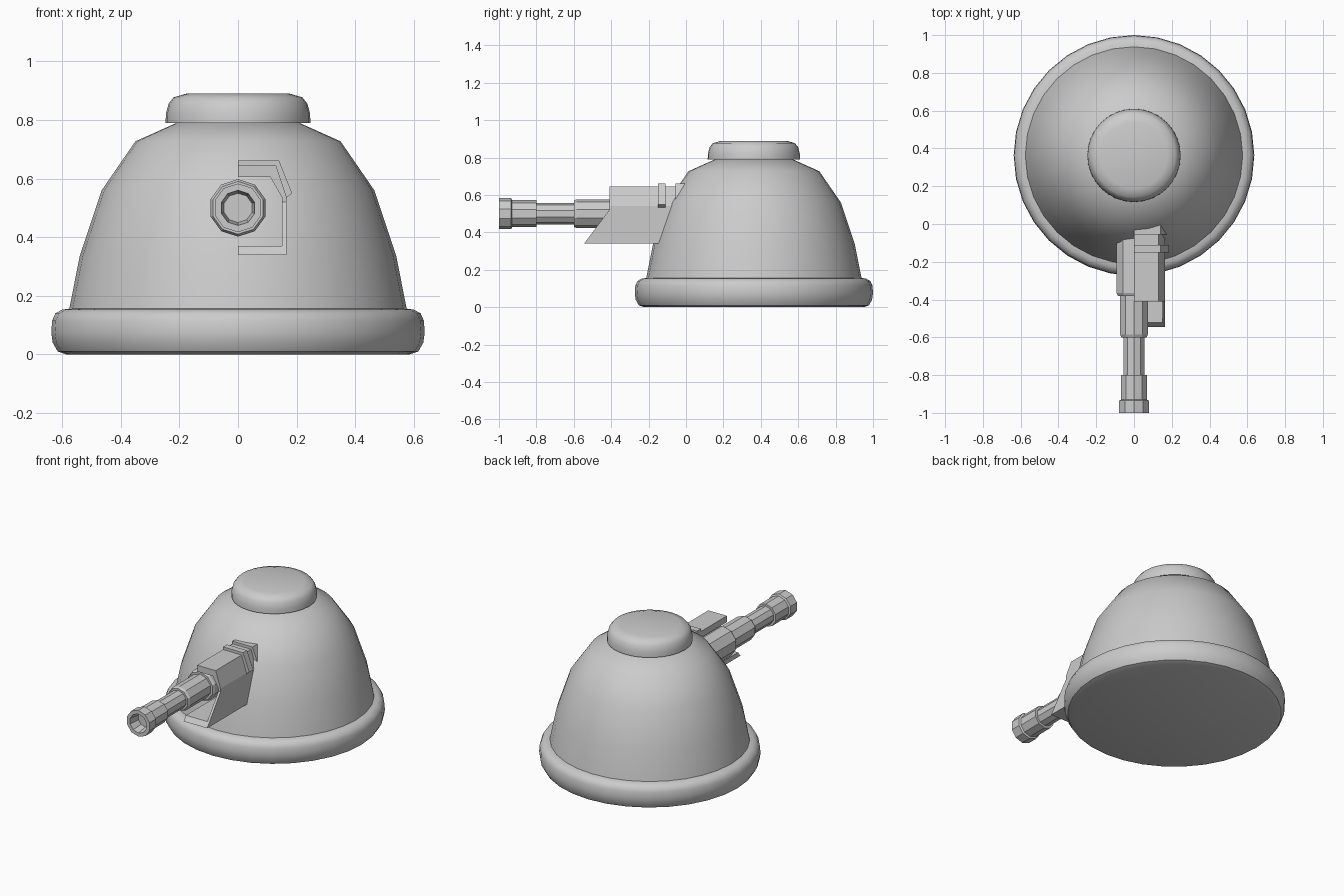
import bpy, bmesh
from math import sin, cos, pi, radians

if "Cube" in bpy.data.objects:
    bpy.data.objects.remove(bpy.data.objects["Cube"])

CY = 0.363   # y of the dome axis
GZ = 0.50    # height of the barrel axis


def make(name, verts, faces, smooth=False):
    me = bpy.data.meshes.new(name)
    me.from_pydata(verts, [], faces)
    bm = bmesh.new()
    bm.from_mesh(me)
    bmesh.ops.recalc_face_normals(bm, faces=bm.faces)
    bm.to_mesh(me)
    bm.free()
    ob = bpy.data.objects.new(name, me)
    bpy.context.collection.objects.link(ob)
    if smooth:
        bpy.ops.object.select_all(action='DESELECT')
        ob.select_set(True)
        bpy.context.view_layer.objects.active = ob
        bpy.ops.object.shade_smooth_by_angle(angle=radians(40))
    return ob


def lathe(name, profile, n, place, smooth):
    """Revolve (radius, position) pairs; both ends are capped."""
    verts = [place(r * sin(2 * pi * i / n), r * cos(2 * pi * i / n), t)
             for r, t in profile for i in range(n)]
    faces = [(k * n + i, k * n + (i + 1) % n, (k + 1) * n + (i + 1) % n, (k + 1) * n + i)
             for k in range(len(profile) - 1) for i in range(n)]
    last = (len(profile) - 1) * n
    faces += [tuple(range(n)), tuple(range(last, last + n))]
    return make(name, verts, faces, smooth)


def strip(name, outer, inner, front, back):
    """Thick folded sheet: an x/z section run between two y limits that depend on (x, z)."""
    n = len(outer)
    pts = outer + inner
    verts = [(x, front(x, z), z) for x, z in pts] + [(x, back(x, z), z) for x, z in pts]
    m = 2 * n
    faces = []
    for i in range(n - 1):
        faces += [(i, i + 1, n + i + 1, n + i),
                  (m + i, m + i + 1, m + n + i + 1, m + n + i),
                  (i, i + 1, m + i + 1, m + i),
                  (n + i, n + i + 1, m + n + i + 1, m + n + i)]
    for i in (0, n - 1):
        faces.append((i, n + i, m + n + i, m + i))
    return make(name, verts, faces)


def upright(a, b, t):
    return (a, CY + b, t)


def forward(a, b, t):
    return (a, t, GZ + b)


# Round body: base ring, dome and top cap
lathe("base_ring", [(0.585, 0), (0.615, 0.01), (0.632, 0.04), (0.637, 0.075), (0.634, 0.115),
                    (0.623, 0.14), (0.60, 0.153), (0.57, 0.157)], 32, upright, True)
DOME = [(0.576, 0.153), (0.54, 0.335), (0.465, 0.56), (0.35, 0.727), (0.205, 0.792)]
lathe("dome", DOME, 32, upright, True)
lathe("top_cap", [(0.247, 0.79), (0.246, 0.82), (0.237, 0.855), (0.22, 0.877), (0.175, 0.89)],
      32, upright, True)

# Stepped ten-sided barrel with a bored muzzle
lathe("barrel", [(0.098, -0.05), (0.098, -0.365), (0.09, -0.38), (0.077, -0.38), (0.077, -0.585),
                 (0.07, -0.60), (0.058, -0.60), (0.058, -0.80), (0.072, -0.80), (0.072, -0.93),
                 (0.083, -0.935), (0.083, -1.0), (0.06, -1.0), (0.05, -0.93)],
      10, forward, False)


def dome_y(x, z):
    """Front surface of the dome, pushed in slightly so the parts join."""
    for (r0, z0), (r1, z1) in zip(DOME, DOME[1:]):
        if z0 <= z <= z1:
            r = r0 + (r1 - r0) * (z - z0) / (z1 - z0)
            return CY - (r * r - x * x) ** 0.5 + 0.015


def slanted_front(x, z):
    return -0.41 - 0.135 * max(0, 0.52 - z) / 0.18


# One-sided housing folded around the barrel
strip("barrel_housing",
      [(0, 0.34), (0.165, 0.34), (0.165, 0.52), (0.165, 0.54), (0.13, 0.645), (0, 0.645)],
      [(0, 0.37), (0.15, 0.37), (0.15, 0.52), (0.15, 0.535), (0.11, 0.605), (0, 0.605)],
      slanted_front, dome_y)

# Raised bands across the top of the housing
OUTER = [(0.16, 0.53), (0.185, 0.55), (0.14, 0.662), (0, 0.662)]
INNER = [(0.155, 0.532), (0.155, 0.54), (0.12, 0.63), (0, 0.63)]
strip("housing_band", OUTER, INNER, lambda x, z: -0.15, lambda x, z: -0.11)
strip("rear_band", OUTER[1:], INNER[1:], lambda x, z: -0.055,
      lambda x, z: max(-0.05, dome_y(x, z)))
